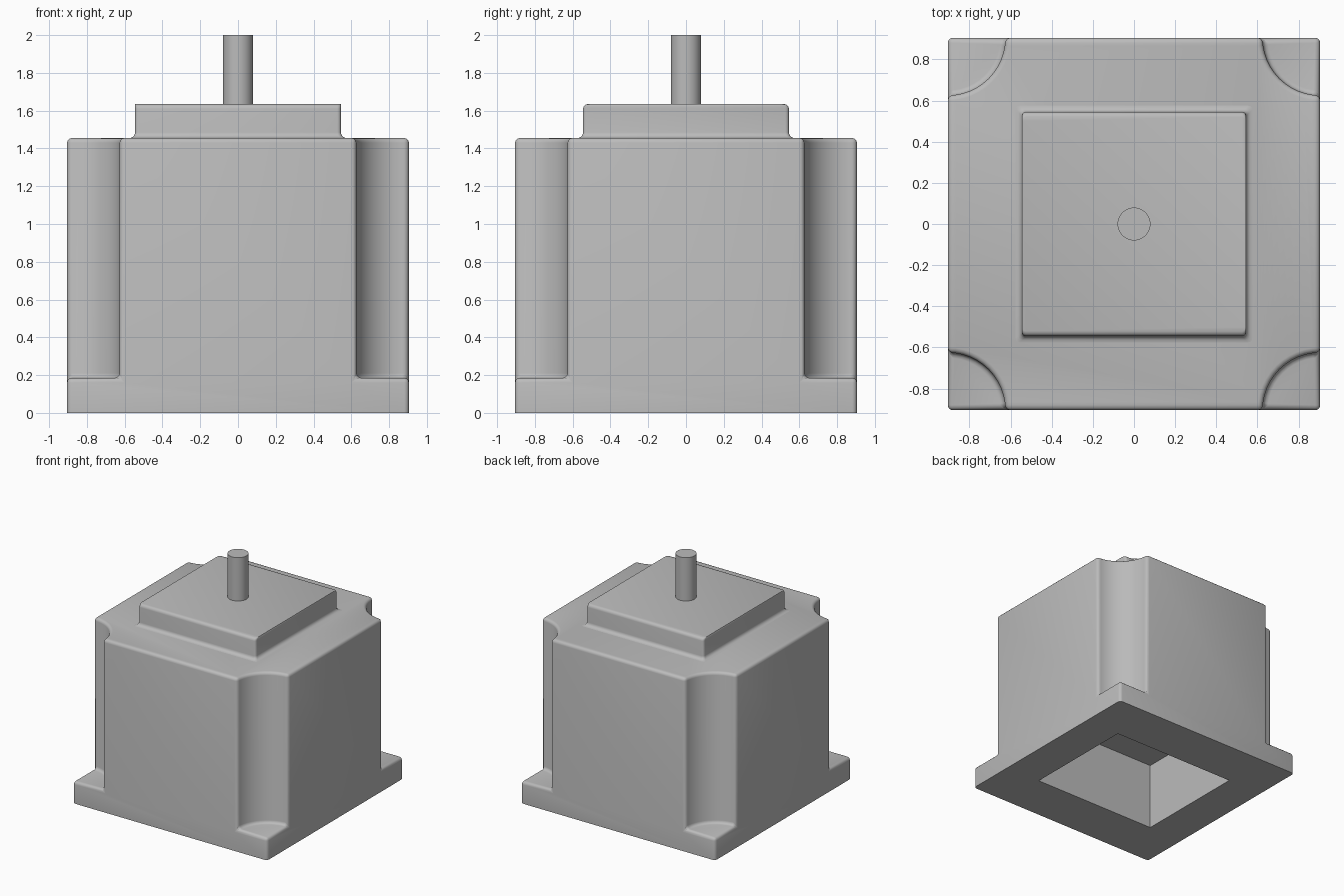
import bpy, bmesh, math

if "Cube" in bpy.data.objects:
    bpy.data.objects.remove(bpy.data.objects["Cube"])

H = 0.905        # half width of the housing
R = 0.28         # corner relief radius
ZF, ZB = 0.185, 1.455   # flange top, housing top
N = 12           # arc segments per relief

grey = bpy.data.materials.new("plain grey")
grey.diffuse_color = (0.5, 0.5, 0.5, 1)
grey.use_nodes = True
grey.node_tree.nodes["Principled BSDF"].inputs["Base Color"].default_value = grey.diffuse_color


def finish(bm, name):
    bmesh.ops.remove_doubles(bm, verts=bm.verts[:], dist=1e-5)
    bmesh.ops.recalc_face_normals(bm, faces=bm.faces[:])
    me = bpy.data.meshes.new(name)
    bm.to_mesh(me)
    bm.free()
    me.materials.append(grey)
    ob = bpy.data.objects.new(name, me)
    bpy.context.collection.objects.link(ob)
    bpy.ops.object.select_all(action='DESELECT')
    bpy.context.view_layer.objects.active = ob
    ob.select_set(True)
    bpy.ops.object.shade_smooth_by_angle(angle=math.radians(35))
    return ob


def loft(name, rings):
    """Skin a stack of equal-length point rings and cap both ends."""
    bm = bmesh.new()
    loops = [[bm.verts.new(p) for p in ring] for ring in rings]
    for a, b in zip(loops, loops[1:]):
        for i in range(len(a)):
            j = (i + 1) % len(a)
            bm.faces.new((a[i], a[j], b[j], b[i]))
    bm.faces.new(loops[0][::-1])
    bm.faces.new(loops[-1])
    return finish(bm, name)


def turn(p, k):
    x, y, z = p
    for _ in range(k):
        x, y = -y, x
    return (x, y, z)


# Housing: square flange, body with concave corner reliefs, pocket underneath
bm = bmesh.new()


def face(points):
    bm.faces.new([bm.verts.new(p) for p in points])


def arc(z):
    return [(H - R * math.sin(t), H - R * math.cos(t), z)
            for t in (math.pi / 2 * i / N for i in range(N + 1))]


top = []
for k in range(4):
    lo, hi = arc(ZF), arc(ZB)
    for i in range(N):                                    # relief wall
        face([turn(p, k) for p in (lo[i], lo[i + 1], hi[i + 1], hi[i])])
    face([turn(p, k) for p in lo + [(H, H, ZF)][::1]])     # flange ledge
    e = H - R
    face([turn(p, k) for p in ((H, -H, 0), (H, H, 0), (H, H, ZF), (H, e, ZF),
          (H, e, ZB), (H, -e, ZB), (H, -e, ZF), (H, -H, ZF))])
    top += [turn(p, k) for p in hi]
face(top)

PX, PY, PZ = 0.58, 0.49, 0.57
outer = [(-H, -H, 0), (H, -H, 0), (H, H, 0), (-H, H, 0)]
rim = [(-PX, -PY, 0), (PX, -PY, 0), (PX, PY, 0), (-PX, PY, 0)]
ceil = [(x, y, PZ) for x, y, z in rim]
for a, b in ((outer, rim), (rim, ceil)):
    for i in range(4):
        j = (i + 1) % 4
        face((a[i], a[j], b[j], b[i]))
face(ceil)

bmesh.ops.remove_doubles(bm, verts=bm.verts[:], dist=1e-5)
bmesh.ops.recalc_face_normals(bm, faces=bm.faces[:])


def rounded(e):
    a, b = (v.co for v in e.verts)
    if max(abs(a.x), abs(a.y)) < 0.6:        # pocket stays sharp
        return False
    if max(a.z, b.z) < 0.01:                 # underside stays sharp
        return False
    return e.calc_face_angle(0) > math.radians(30)


bmesh.ops.bevel(bm, geom=[e for e in bm.edges if rounded(e)], offset=0.025,
                offset_type='OFFSET', segments=3, profile=0.5,
                affect='EDGES', clamp_overlap=True)
finish(bm, "housing")


# Raised cover plate: flared foot, rounded front and back top edges
def rounded_rect(hx, hy, z, r=0.02, n=3):
    pts = []
    for k, (sx, sy) in enumerate(((1, 1), (-1, 1), (-1, -1), (1, -1))):
        for i in range(n + 1):
            t = math.pi / 2 * (k + i / n)
            pts.append((sx * (hx - r) + r * math.cos(t),
                        sy * (hy - r) + r * math.sin(t), z))
    return pts


C = 0.545
rings = []
for i in range(5):                            # foot fillet
    t = math.pi / 2 * i / 4
    h = C + 0.03 * (1 - math.sin(t))
    rings.append(rounded_rect(h, h, ZB + 0.03 * (1 - math.cos(t))))
for i in range(4):                            # top edge rounding
    t = math.pi / 2 * i / 3
    rings.append(rounded_rect(C, C - 0.025 * (1 - math.cos(t)),
                              1.61 + 0.025 * math.sin(t)))
loft("cover_plate", rings)

# Output shaft
loft("shaft", [[(0.08 * math.cos(math.tau * i / 48),
                 0.08 * math.sin(math.tau * i / 48), z) for i in range(48)]
               for z in (1.6, 2.0)])
